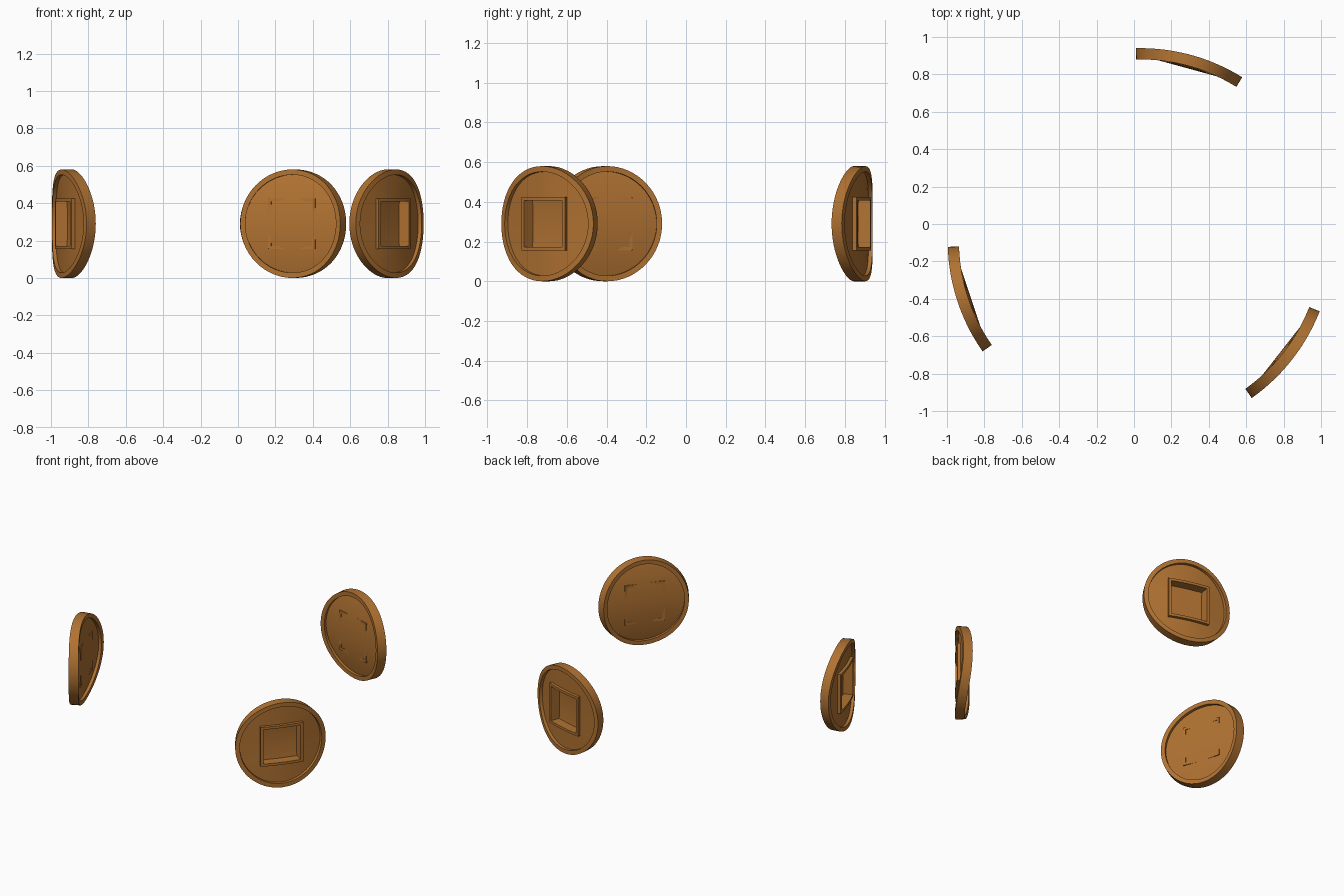
import bpy, bmesh, math
from mathutils import Vector

if "Cube" in bpy.data.objects:
    bpy.data.objects.remove(bpy.data.objects["Cube"])

SEGMENTS = 64
CENTRE = Vector((0.034, -0.09, 0.29))   # axis of the cylinder the coins are bent around
BEND_RADIUS = 1.0
COIN_ANGLES = (74.7, 198.4, -38.05)     # compass direction of each coin

bronze = bpy.data.materials.new("bronze")
bronze.use_nodes = True
colour = (0.44, 0.17, 0.032, 1)
bronze.diffuse_color = colour
bronze.node_tree.nodes["Principled BSDF"].inputs["Base Color"].default_value = colour


def bend(u, v, height, angle):
    """Wrap a flat coin point around the vertical axis."""
    a = math.radians(angle) + u / BEND_RADIUS
    r = BEND_RADIUS + height
    return CENTRE + Vector((r * math.cos(a), r * math.sin(a), v))


def loop(bm, size, height, angle, square=False):
    """Circle of radius size, or square of half-width size, bent into place."""
    verts = []
    for k in range(SEGMENTS):
        a = math.tau * k / SEGMENTS
        u, v = math.sin(a), math.cos(a)
        scale = size / max(abs(u), abs(v)) if square else size
        verts.append(bm.verts.new(bend(u * scale, v * scale, height, angle)))
    return verts


def bridge(bm, first, second):
    for k in range(SEGMENTS):
        n = (k + 1) % SEGMENTS
        bm.faces.new((first[k], first[n], second[n], second[k]))


def finish(bm, name, angle, facing=0):
    """facing: 1 turns faces outward, -1 turns them to the axis, 0 is a closed solid."""
    bmesh.ops.recalc_face_normals(bm, faces=bm.faces)
    if facing:
        a = math.radians(angle)
        out = Vector((math.cos(a), math.sin(a), 0)) * facing
        bm.normal_update()
        for f in bm.faces:
            if f.normal.dot(out) < 0:
                f.normal_flip()
    mesh = bpy.data.meshes.new(name)
    bm.to_mesh(mesh)
    bm.free()
    mesh.materials.append(bronze)
    obj = bpy.data.objects.new(name, mesh)
    bpy.context.collection.objects.link(obj)
    bpy.ops.object.select_all(action="DESELECT")
    obj.select_set(True)
    bpy.context.view_layer.objects.active = obj
    bpy.ops.object.shade_smooth_by_angle(angle=math.radians(30))


def solid_ring(name, angle, outer, inner, low, high, square):
    bm = bmesh.new()
    loops = [loop(bm, s, h, angle, square) for s, h in
             ((outer, low), (outer, high), (inner, high), (inner, low))]
    for i in range(4):
        bridge(bm, loops[i], loops[(i + 1) % 4])
    finish(bm, name, angle)


for number, angle in enumerate(COIN_ANGLES, 1):
    # raised round rim and square frame
    solid_ring(f"coin_{number}_rim", angle, 0.29, 0.262, -0.03, 0.03, False)
    solid_ring(f"coin_{number}_square_frame", angle, 0.135, 0.118, -0.034, 0.03, True)

    # recessed field on the convex side, open inside the frame
    bm = bmesh.new()
    bridge(bm, loop(bm, 0.264, 0.01, angle), loop(bm, 0.126, 0.01, angle, True))
    finish(bm, f"coin_{number}_outer_field", angle, 1)

    # backing panel on the concave side, spanned by straight level chords
    bm = bmesh.new()
    edge = loop(bm, 0.262, -0.01, angle)
    for k in range(SEGMENTS // 2):
        corners = (edge[k], edge[k + 1], edge[-k - 1], edge[-k])
        bm.faces.new(list(dict.fromkeys(corners)))
    finish(bm, f"coin_{number}_backing_panel", angle, -1)
